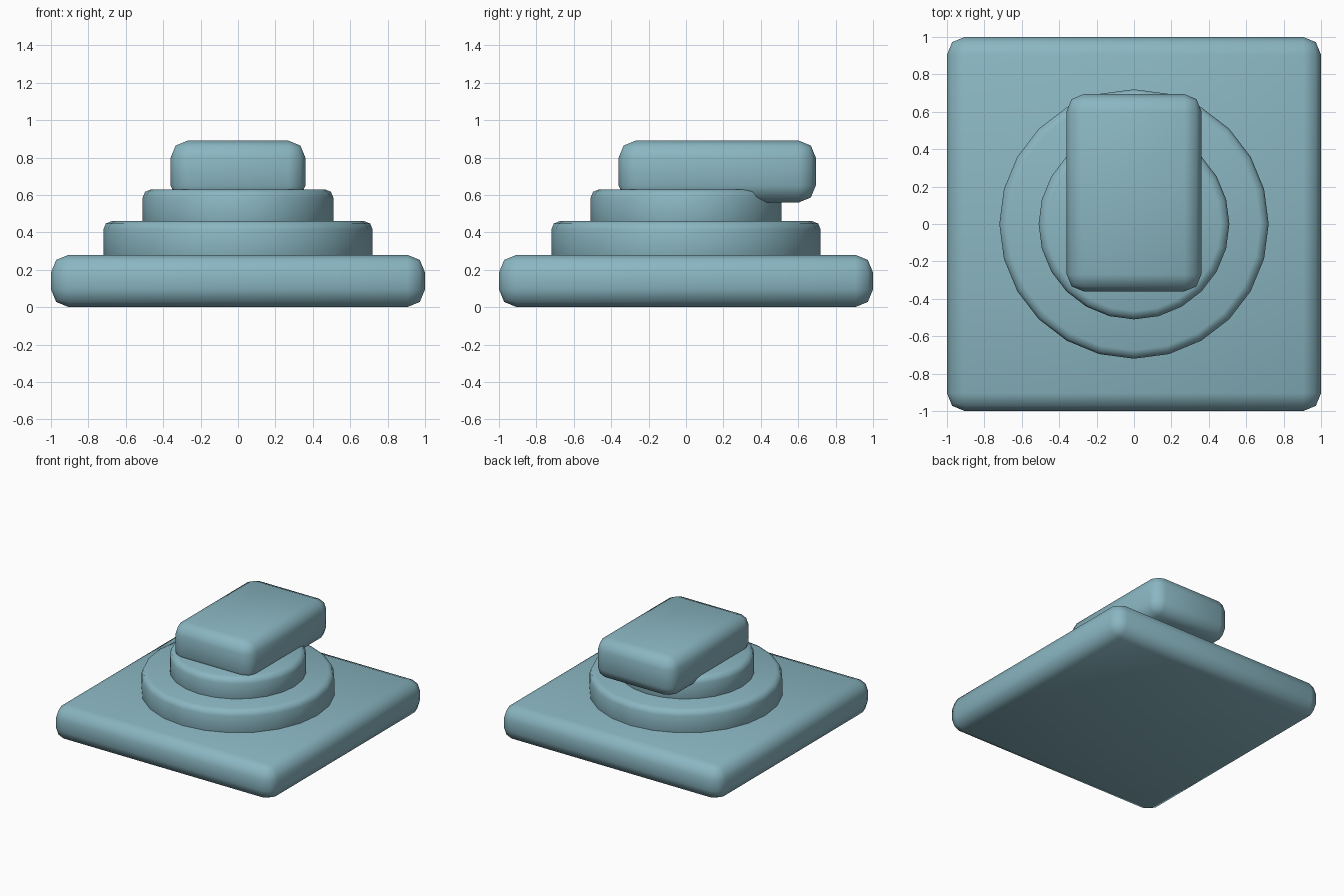
import bpy

if "Cube" in bpy.data.objects:
    bpy.data.objects.remove(bpy.data.objects["Cube"])

# Muted blue-grey colour shared by all parts
paint = bpy.data.materials.new("blue_grey")
paint.diffuse_color = (0.255, 0.47, 0.54, 1)
paint.use_nodes = True
paint.node_tree.nodes["Principled BSDF"].inputs["Base Color"].default_value = paint.diffuse_color


def finish(obj, name, width):
    """Name and colour the part, round its edges and shade it smooth."""
    obj.name = name
    obj.data.materials.append(paint)
    bevel = obj.modifiers.new("rounded_edges", "BEVEL")
    bevel.width = width
    bevel.segments = 2
    bevel.limit_method = "ANGLE"
    bevel.angle_limit = 0.8
    bpy.ops.object.modifier_apply(modifier=bevel.name)
    bpy.ops.object.shade_smooth_by_angle(angle=0.9)


def rounded_box(name, low, high, width):
    center = [(a + b) / 2 for a, b in zip(low, high)]
    bpy.ops.mesh.primitive_cube_add(size=1, location=center)
    obj = bpy.context.object
    obj.scale = [b - a for a, b in zip(low, high)]
    bpy.ops.object.transform_apply(location=False, rotation=False, scale=True)
    finish(obj, name, width)


def rounded_disc(name, radius, bottom, top, width):
    bpy.ops.mesh.primitive_cylinder_add(
        vertices=24, radius=radius, depth=top - bottom,
        location=(0, 0, (bottom + top) / 2))
    finish(bpy.context.object, name, width)


# Square base plate
rounded_box("base_plate", (-1, -1, 0), (1, 1, 0.28), 0.095)

# Two stacked round steps, each sunk a little into the part below
rounded_disc("lower_disc", 0.72, 0.22, 0.46, 0.045)
rounded_disc("upper_disc", 0.51, 0.40, 0.63, 0.045)

# Block on top, overhanging towards the back
rounded_box("top_block", (-0.36, -0.36, 0.56), (0.36, 0.694, 0.89), 0.09)
